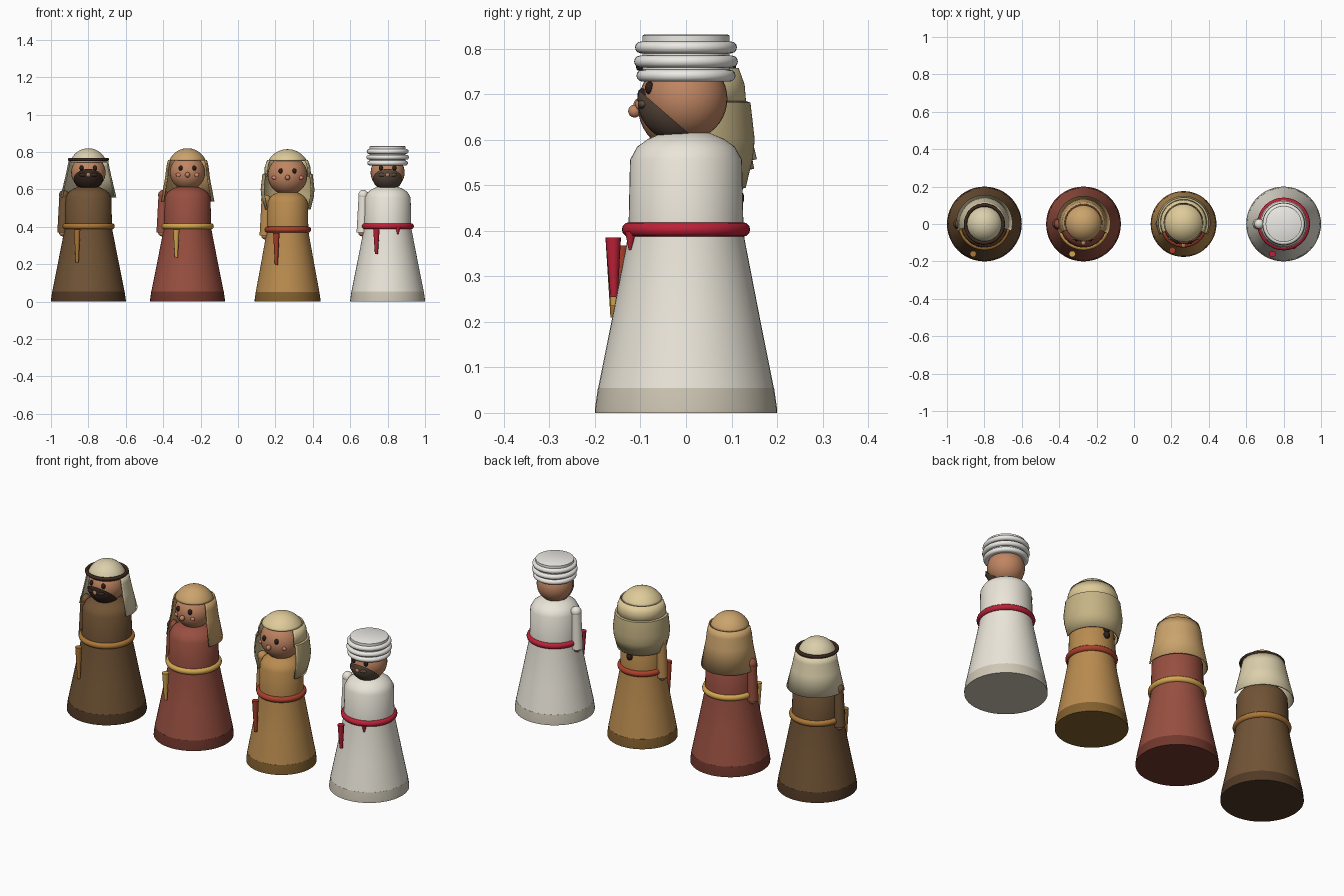
import bpy, bmesh
from math import sin, cos, radians, pi
from mathutils import Vector

if "Cube" in bpy.data.objects:
    bpy.data.objects.remove(bpy.data.objects["Cube"])

mats = {}


def finish(bm, name, col, angle=35):
    """Turn a bmesh into a smooth, coloured object."""
    me = bpy.data.meshes.new(name)
    bm.to_mesh(me)
    bm.free()
    ob = bpy.data.objects.new(name, me)
    bpy.context.collection.objects.link(ob)
    if col not in mats:
        m = bpy.data.materials.new("paint_%02d" % len(mats))
        m.diffuse_color = [(c / 255) ** 2.2 for c in col] + [1]
        m.use_nodes = True
        m.node_tree.nodes["Principled BSDF"].inputs["Base Color"].default_value = m.diffuse_color
        mats[col] = m
    me.materials.append(mats[col])
    bpy.ops.object.select_all(action='DESELECT')
    ob.select_set(True)
    bpy.context.view_layer.objects.active = ob
    bpy.ops.object.shade_smooth_by_angle(angle=radians(angle))
    return ob


def lathe(name, prof, at, col, a0=0, a1=360, n=48, cap=False, thick=0):
    """Revolve (radius, z) points around z, over a full or partial turn."""
    bm = bmesh.new()
    full = a1 - a0 >= 360
    cols = []
    for i in range(n if full else n + 1):
        a = radians(a0 + (a1 - a0) * i / n)
        cols.append([bm.verts.new((at[0] + r * cos(a), at[1] + r * sin(a), z))
                     for r, z in prof])
    for i in range(n):
        p, q = cols[i], cols[(i + 1) % len(cols)]
        for j in range(len(prof) - 1):
            bm.faces.new((p[j], q[j], q[j + 1], p[j + 1]))
    if cap:
        bm.faces.new([c[0] for c in reversed(cols)])
        bm.faces.new([c[-1] for c in cols])
    bmesh.ops.remove_doubles(bm, verts=bm.verts, dist=1e-5)
    ob = finish(bm, name, col)
    if thick:
        s = ob.modifiers.new("cloth_thickness", 'SOLIDIFY')
        s.thickness = thick
    return ob


def ball(name, at, size, col, cut=None):
    """Ellipsoid; cut = (point, normal) removes the side the normal points to."""
    bm = bmesh.new()
    bmesh.ops.create_uvsphere(bm, u_segments=32, v_segments=20, radius=1)
    bmesh.ops.scale(bm, vec=size, verts=bm.verts)
    bmesh.ops.translate(bm, vec=at, verts=bm.verts)
    if cut:
        res = bmesh.ops.bisect_plane(bm, geom=bm.verts[:] + bm.edges[:] + bm.faces[:],
                                     plane_co=cut[0], plane_no=cut[1], clear_outer=True)
        bmesh.ops.holes_fill(bm, edges=[e for e in res['geom_cut']
                                        if isinstance(e, bmesh.types.BMEdge)])
    return finish(bm, name, col)


def rod(name, p, q, r0, r1, col, n=20):
    """Tapered rod from p to q."""
    p, q = Vector(p), Vector(q)
    bm = bmesh.new()
    bmesh.ops.create_cone(bm, cap_ends=True, segments=n, radius1=r0, radius2=r1,
                          depth=(q - p).length)
    rot = Vector((0, 0, 1)).rotation_difference(q - p).to_matrix()
    bmesh.ops.rotate(bm, cent=(0, 0, 0), matrix=rot, verts=bm.verts)
    bmesh.ops.translate(bm, vec=(p + q) / 2, verts=bm.verts)
    return finish(bm, name, col)


def ring(name, at, z, R, r, col):
    prof = [(R + r * cos(2 * pi * k / 12), z + r * sin(2 * pi * k / 12)) for k in range(13)]
    return lathe(name, prof, at, col)


def dome(zc, R, z0, squash=1.0):
    """Profile of a sphere cap from height z0 to the top."""
    out = []
    for k in range(11):
        z = z0 + (zc + R * squash - z0) * sin(k / 10 * pi / 2)
        t = min(1, (z - zc) / (R * squash))
        out.append((R * max(0, 1 - t * t) ** .5, z))
    return out


SKIN, DARK, PINK = (190, 132, 98), (48, 36, 30), (226, 130, 115)


def figure(tag, x, w, h, robe, hem, belt, tail_z, head_z, head_r, eye, cheek=None, beard=None):
    """Robe, hem, belt, arm, head and face; w and h scale the body."""
    at = (x, 0)
    lathe("robe_" + tag, [(.193 * w, .055 * h), (.164 * w, .2 * h), (.129 * w, .38 * h),
                          (.126 * w, .42 * h), (.123 * w, .556 * h), (.107 * w, .585 * h),
                          (.083 * w, .602 * h), (.04 * w, .62 * h)], at, robe, cap=True)
    lathe("hem_" + tag, [(.2 * w, 0), (.2 * w, .01), (.1935 * w, .055 * h)], at, hem, cap=True)
    ring("belt_" + tag, at, .403 * h, .125 * w, .016, belt)
    # hanging belt end
    top = .38 * h + .005
    rod("belt_tail_" + tag, (x - .06, -.158 * w, tail_z), (x - .06, -.16 * w, top),
        .008, .017, belt)
    # single arm with shoulder and hand
    s, e = (x - .13 * w, 0, .57 * h), (x - .136 * w, 0, .37 * h)
    rod("sleeve_" + tag, s, e, .025, .03, robe)
    ball("shoulder_" + tag, s, (.027, .027, .027), robe)
    ball("hand_" + tag, e, (.021, .021, .021), SKIN)
    # head and face
    ball("head_" + tag, (x, 0, head_z), (head_r,) * 3, SKIN)
    ball("nose_" + tag, (x, -head_r - .007, head_z - .012), (.013, .014, .014), SKIN)
    for side, sx in (("left", -1), ("right", 1)):
        ex = eye * sx
        ez = head_z + .024
        ey = -(head_r ** 2 - ex ** 2 - .024 ** 2) ** .5
        ball("eye_%s_%s" % (side, tag), (x + ex, ey, ez), (.011, .01, .014), DARK)
        if cheek:
            cx, cz = cheek * sx, -.012
            cy = -(head_r ** 2 - cx ** 2 - cz ** 2) ** .5
            ball("cheek_%s_%s" % (side, tag), (x + cx, cy, head_z + cz), (.015, .006, .01), PINK)
    if beard:
        ball("beard_" + tag, (x, -.007, head_z - .003), (.09, .1, .094), beard,
             ((x, -.085, head_z + .003), (0, .065, .075)))
        for sx in (-1, 1):
            ball("moustache_" + tag, (x + .024 * sx, -head_r - .003, head_z - .012),
                 (.026, .012, .011), beard)


# bearded figure with banded headcloth
CREAM = (218, 206, 170)
figure("a", -.8, 1, 1, (112, 84, 56), (82, 60, 42), (170, 118, 58), .21, .69, .092, .036,
       beard=(58, 44, 36))
lathe("headcloth_top_a", dome(.72, .1, .745), (-.8, 0), CREAM, thick=.004)
ring("headband_a", (-.8, 0), .76, .101, .009, (62, 44, 34))
lathe("headcloth_drape_a", [(.1, .752), (.106, .72), (.119, .66), (.144, .556)],
      (-.8, .006), CREAM, -16, 196, thick=.006)

# figure with tan veil
TAN = (202, 162, 108)
figure("b", -.27, 1, 1, (150, 80, 66), (112, 58, 48), (210, 164, 80), .235, .69, .094, .036,
       cheek=.048)
lathe("veil_top_b", dome(.715, .105, .755), (-.27, .004), TAN, thick=.004)
lathe("veil_drape_b", [(.098, .757), (.107, .72), (.114, .66), (.138, .535)],
      (-.27, .006), TAN, -24, 204, thick=.006)

# smaller figure with wide veil and braid
VEIL, VEIL2 = (222, 202, 152), (196, 178, 132)
figure("c", .265, .88, .955, (184, 138, 80), (130, 96, 50), (168, 66, 46), .195, .675, .106, .037,
       cheek=.07)
lathe("veil_top_c", dome(.698, .117, .755), (.265, .005), VEIL, thick=.004)
lathe("veil_middle_c", [(.103, .756), (.116, .72), (.12, .67)], (.265, .007), VEIL,
      -26, 206, thick=.006)
lathe("veil_drape_c", [(.115, .682), (.13, .678), (.138, .6), (.134, .56), (.118, .495)],
      (.265, .007), VEIL2, -26, 206, thick=.006)
for k in range(4):
    ball("braid_c", (.265, .112, .472 + .03 * k), (.016, .016, .019), DARK)

# bearded figure with wound turban
WHITE = (236, 234, 228)
figure("d", .8, 1, 1, (234, 229, 216), (206, 198, 180), (186, 38, 58), .255, .69, .091, .036,
       beard=(92, 76, 64))
lathe("turban_core_d", [(.096, .73), (.096, .829), (.092, .831)], (.8, 0), WHITE, cap=True)
for z, R in ((.741, .096), (.772, .101), (.803, .099)):
    ring("turban_coil_d", (.8, 0), z, R, .013, WHITE)
rod("belt_knot_d", (.855, -.123, .358), (.855, -.121, .398), .003, .013, (186, 38, 58))
